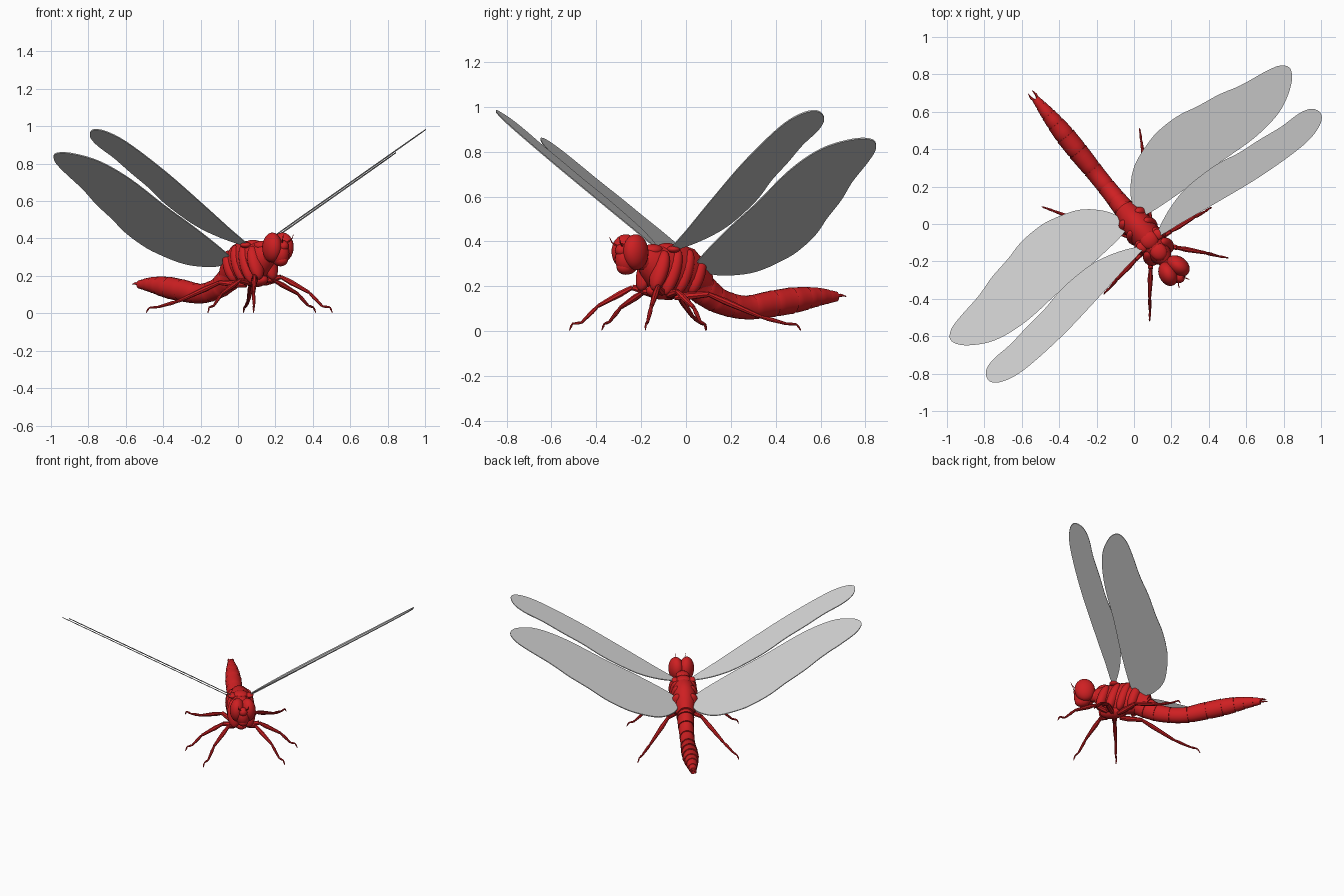
import bpy, bmesh, math
from mathutils import Matrix, Vector

if "Cube" in bpy.data.objects:
    bpy.data.objects.remove(bpy.data.objects["Cube"])

# The insect is built facing -y, then turned as a whole
PLACE = Matrix.Translation((0.012, 0, 0)) @ Matrix.Rotation(math.radians(38.8), 4, 'Z')


def material(name, rgb):
    m = bpy.data.materials.new(name)
    m.diffuse_color = (*rgb, 1)
    m.use_nodes = True
    m.node_tree.nodes["Principled BSDF"].inputs["Base Color"].default_value = m.diffuse_color
    return m


RED = material("body red", (0.62, 0.014, 0.016))
CLEAR = material("wing grey", (0.62, 0.62, 0.62))


def finish(name, bm, mat, angle=35, mirror=False):
    if mirror:
        geo = bmesh.ops.duplicate(bm, geom=bm.verts[:] + bm.edges[:] + bm.faces[:])["geom"]
        for v in geo:
            if isinstance(v, bmesh.types.BMVert):
                v.co.x *= -1
    bmesh.ops.recalc_face_normals(bm, faces=bm.faces[:])
    me = bpy.data.meshes.new(name)
    bm.to_mesh(me)
    bm.free()
    me.materials.append(mat)
    ob = bpy.data.objects.new(name, me)
    bpy.context.collection.objects.link(ob)
    ob.matrix_world = PLACE
    bpy.ops.object.select_all(action='DESELECT')
    ob.select_set(True)
    bpy.context.view_layer.objects.active = ob
    bpy.ops.object.shade_smooth_by_angle(angle=math.radians(angle))
    return ob


def skin(bm, rings):
    loops = [[bm.verts.new(p) for p in r] for r in rings]
    n = len(loops[0])
    for a, b in zip(loops, loops[1:]):
        for i in range(n):
            bm.faces.new((a[i], a[(i + 1) % n], b[(i + 1) % n], b[i]))
    bm.faces.new(loops[0])
    bm.faces.new(loops[-1])


def body_ring(y, z, rx, rz, n=20, lean=0.0):
    """Elliptical cross-section; lean pushes the top of the ring back or forward."""
    out = []
    for i in range(n):
        a = 2 * math.pi * i / n
        out.append((rx * math.cos(a), y + lean * math.sin(a), z + rz * math.sin(a)))
    return out


def tube(bm, pts, radii, n=8):
    pts = [Vector(p) for p in pts]
    rings = []
    for i, p in enumerate(pts):
        d = (pts[min(i + 1, len(pts) - 1)] - pts[max(i - 1, 0)]).normalized()
        u = d.cross(Vector((0.3, 0.2, 1))).normalized()
        v = d.cross(u)
        rings.append([p + radii[i] * (u * math.cos(t) + v * math.sin(t))
                      for t in (2 * math.pi * k / n for k in range(n))])
    skin(bm, rings)


def blob(bm, loc, size, tilt=0, turn=0, seg=20):
    mat = (Matrix.Translation(loc) @ Matrix.Rotation(turn, 4, 'Z')
           @ Matrix.Rotation(tilt, 4, 'X') @ Matrix.Diagonal((*size, 1)))
    bmesh.ops.create_uvsphere(bm, u_segments=seg, v_segments=12, radius=1, matrix=mat)


def spline(pts, steps, closed):
    pts = [Vector(p) for p in pts]
    n = len(pts)
    get = (lambda i: pts[i % n]) if closed else (lambda i: pts[max(0, min(n - 1, i))])
    out = []
    for i in range(n if closed else n - 1):
        a, b, c, d = (get(i + k) for k in (-1, 0, 1, 2))
        for s in range(steps):
            t = s / steps
            out.append(0.5 * (2 * b + (c - a) * t + (2 * a - 5 * b + 4 * c - d) * t * t
                              + (3 * b - a - 3 * c + d) * t ** 3))
    return out if closed else out + [pts[-1]]


# Thorax: lofted barrel with raised slanted side plates
bm = bmesh.new()
skin(bm, [body_ring(*s[:4], lean=s[4]) for s in [
    (-0.265, 0.315, 0.025, 0.03, 0), (-0.235, 0.305, 0.05, 0.065, 0),
    (-0.19, 0.285, 0.068, 0.095, 0.01), (-0.12, 0.275, 0.08, 0.112, 0.02),
    (-0.05, 0.275, 0.082, 0.112, 0.02), (0.01, 0.265, 0.078, 0.105, 0.02),
    (0.06, 0.24, 0.068, 0.085, 0.02), (0.105, 0.21, 0.056, 0.065, 0.02)]])
finish("thorax", bm, RED)

bm = bmesh.new()
for y, z, h in [(-0.19, 0.27, 0.095), (-0.12, 0.265, 0.11), (-0.05, 0.265, 0.105), (0.02, 0.25, 0.09)]:
    blob(bm, (0.048, y, z), (0.045, 0.036, h), tilt=-0.35)
finish("thorax_side_plates", bm, RED, mirror=True)

bm = bmesh.new()
for y, z, r in [(-0.19, 0.36, 0.045), (-0.11, 0.365, 0.05), (-0.01, 0.345, 0.045), (0.06, 0.29, 0.04)]:
    blob(bm, (0, y, z), (r, 0.05, 0.028), tilt=-0.2 if y > -0.05 else 0)
finish("thorax_back_plates", bm, RED)

# Belly where the legs attach
bm = bmesh.new()
blob(bm, (0, -0.13, 0.18), (0.05, 0.09, 0.04))
finish("leg_base", bm, RED)

# Abdomen: overlapping ring segments along a sagging curve (y, z, radius)
path = spline([(0.05, 0.225, 0.066), (0.12, 0.172, 0.06), (0.21, 0.128, 0.054), (0.34, 0.105, 0.053),
               (0.48, 0.12, 0.058), (0.62, 0.138, 0.057), (0.75, 0.152, 0.042),
               (0.86, 0.154, 0.022)], 8, False)
cuts = [0, 6, 12, 19, 26, 33, 39, 44, 48, 52, 56]
bm = bmesh.new()
for a, b in zip(cuts, cuts[1:]):
    rings = []
    for i in range(a, b + 1):
        y, z, r = path[i]
        k = 0.93 if i == a else 1.0 + (0.03 if i == b else 0)
        p, q = path[max(i - 1, 0)], path[min(i + 1, 56)]
        slope = (q[1] - p[1]) / (q[0] - p[0])
        rings.append(body_ring(y, z, r * k * 0.92, r * k, 18, -r * slope * 0.8))
    skin(bm, rings)
finish("abdomen", bm, RED)

# Tail claspers
bm = bmesh.new()
tube(bm, [(0.008, 0.85, 0.155), (0.016, 0.875, 0.16), (0.014, 0.905, 0.155)], [0.008, 0.007, 0.002], 6)
finish("tail_claspers", bm, RED, mirror=True)

# Head: large paired eyes around a face and neck
bm = bmesh.new()
blob(bm, (0.034, -0.315, 0.352), (0.05, 0.068, 0.08), tilt=0.1, turn=0.25, seg=24)
finish("eyes", bm, RED, mirror=True)
bm = bmesh.new()
blob(bm, (0, -0.335, 0.32), (0.048, 0.06, 0.068))
blob(bm, (0, -0.365, 0.36), (0.03, 0.032, 0.03))
blob(bm, (0, -0.345, 0.285), (0.036, 0.044, 0.034))
tube(bm, [(0, -0.30, 0.33), (0, -0.22, 0.305)], [0.035, 0.045], 14)
finish("face_and_neck", bm, RED)
bm = bmesh.new()
tube(bm, [(0.015, -0.375, 0.375), (0.03, -0.4, 0.395), (0.035, -0.41, 0.42)], [0.004, 0.003, 0.001], 5)
finish("antennae", bm, RED, mirror=True)

# Legs: jointed tapering tubes ending in small hooked feet
LEGS = {
    "front_legs": [(0.03, -0.16, 0.17), (0.09, -0.235, 0.195), (0.19, -0.35, 0.112),
                   (0.235, -0.41, 0.037), (0.262, -0.44, 0.033), (0.27, -0.45, 0.003)],
    "middle_legs": [(0.03, -0.13, 0.16), (0.12, -0.145, 0.175), (0.26, -0.165, 0.105),
                    (0.325, -0.178, 0.04), (0.358, -0.18, 0.032), (0.37, -0.185, 0.003)],
    "hind_legs": [(0.03, -0.09, 0.15), (0.11, 0.04, 0.165), (0.24, 0.23, 0.065),
                  (0.30, 0.33, 0.033), (0.325, 0.372, 0.03), (0.335, 0.388, 0.003)],
}
for name, joints in LEGS.items():
    bm = bmesh.new()
    sizes = [0.018, 0.015, 0.01, 0.007, 0.005, 0.002]
    for i in range(5):
        a, b = Vector(joints[i]), Vector(joints[i + 1])
        tube(bm, [a, a.lerp(b, 0.35), b],
             [sizes[i] * 0.7, sizes[i], sizes[i + 1] * 0.9], 8)
    finish(name, bm, RED, mirror=True)

# Wings: thin flat blades, rising outward and tilted down at the trailing edge
FORE = [(0.05, -0.125), (0.2, -0.148), (0.39, -0.178), (0.68, -0.218), (0.95, -0.232), (1.08, -0.21),
        (1.138, -0.165), (1.12, -0.11), (1.05, -0.085), (0.93, -0.08), (0.8, -0.062), (0.67, -0.048),
        (0.56, -0.025), (0.46, -0.016), (0.32, -0.018), (0.2, -0.045), (0.09, -0.09)]
HIND = [(0.04, 0.03), (0.1, 0.0), (0.318, -0.018), (0.526, -0.022), (0.783, -0.037), (0.975, -0.012),
        (1.11, 0.06), (1.162, 0.13), (1.13, 0.178), (1.046, 0.203), (0.9, 0.228), (0.78, 0.262),
        (0.65, 0.285), (0.548, 0.309), (0.44, 0.315), (0.34, 0.303), (0.19, 0.25), (0.088, 0.16), (0.045, 0.08)]
for name, outline, z0, tilt in [("front_wings", FORE, 0.37, -0.42), ("hind_wings", HIND, 0.355, -0.43)]:
    bm = bmesh.new()
    edge = [(p.x, p.y, z0 + 0.55 * (p.x - 0.06) + tilt * (p.y + 0.12))
            for p in spline(outline, 5, True)]
    skin(bm, [[(x, y, z + d) for x, y, z in edge] for d in (-0.003, 0.003)])
    finish(name, bm, CLEAR, 30, mirror=True)

# Wing joints on the thorax
bm = bmesh.new()
blob(bm, (0.055, -0.115, 0.365), (0.03, 0.03, 0.016), seg=12)
blob(bm, (0.05, 0.03, 0.295), (0.028, 0.045, 0.02), tilt=-0.4, seg=12)
finish("wing_joints", bm, RED, mirror=True)
